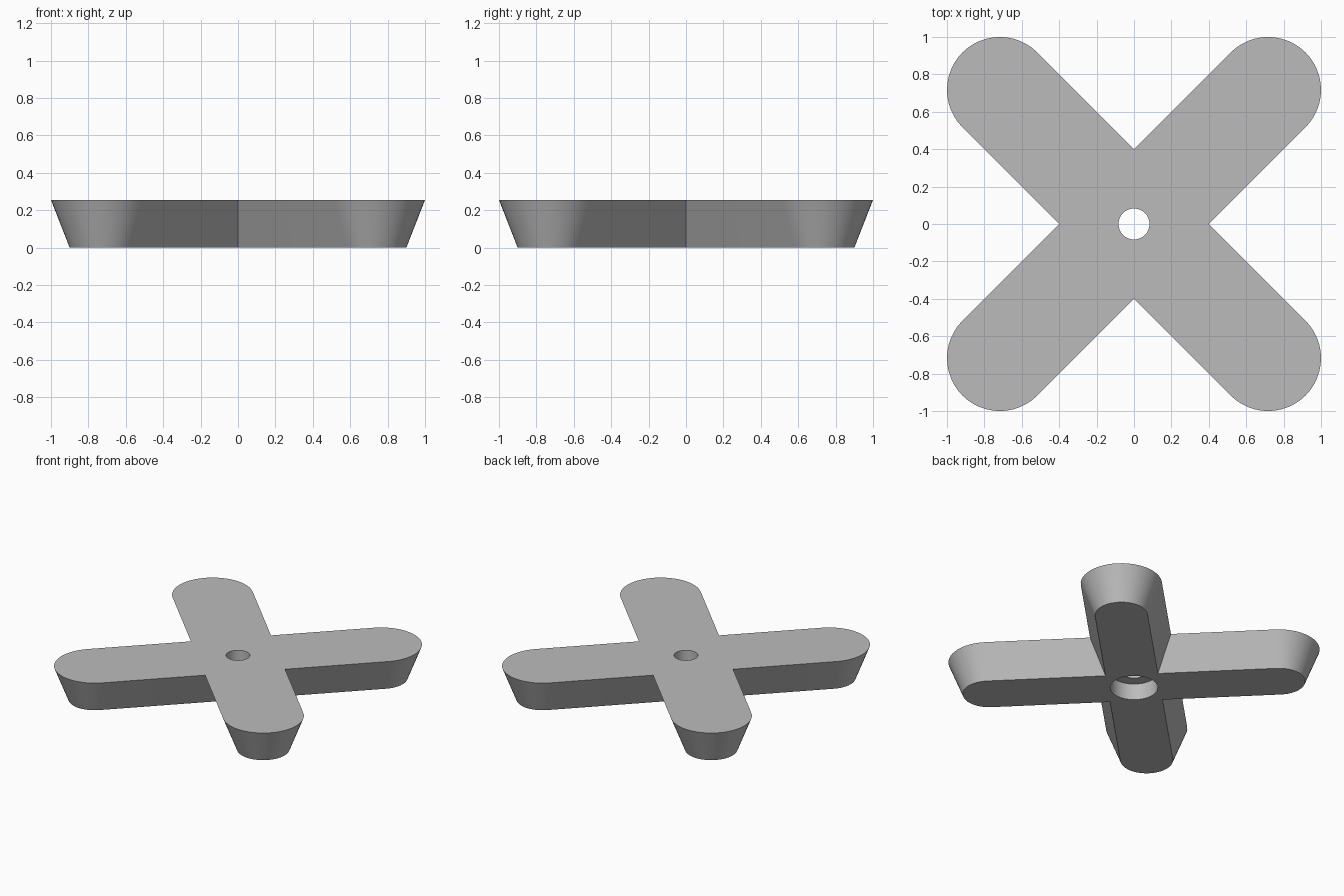
import bpy
import bmesh
from math import cos, sin, pi, radians, sqrt

cube = bpy.data.objects.get("Cube")
if cube:
    bpy.data.objects.remove(cube, do_unlink=True)

HEIGHT = 0.255
REACH = 0.717        # x and y of each rounded arm end
TOP_HALF = 0.283     # arm half-width at the top
BASE_HALF = 0.183    # arm half-width at the base
HOLE, RECESS = 0.083, 0.166
RECESS_TOP = 0.125

grey = bpy.data.materials.new("plain_grey")
grey.use_nodes = True
colour = (0.5, 0.5, 0.5, 1)
grey.diffuse_color = colour
grey.node_tree.nodes["Principled BSDF"].inputs["Base Color"].default_value = colour

bm = bmesh.new()


def cross_loop(half, z, steps=24):
    """Four-armed outline: a round end, then an inner corner, per arm."""
    verts = []
    for arm in range(4):
        a = pi / 4 + arm * pi / 2
        cx, cy = REACH * sqrt(2) * cos(a), REACH * sqrt(2) * sin(a)
        for i in range(steps + 1):
            t = a - pi / 2 + pi * i / steps
            verts.append(bm.verts.new((cx + half * cos(t), cy + half * sin(t), z)))
        corner = a + pi / 4
        r = half * sqrt(2)
        verts.append(bm.verts.new((r * cos(corner), r * sin(corner), z)))
    return verts


def circle_loop(radius, z, steps=48):
    return [bm.verts.new((radius * cos(2 * pi * i / steps),
                          radius * sin(2 * pi * i / steps), z))
            for i in range(steps)]


def wall(a, b):
    n = len(a)
    for i in range(n):
        j = (i + 1) % n
        bm.faces.new((a[i], a[j], b[j], b[i]))


def flat_ring(outer, inner):
    edges = [bm.edges.get((loop[i - 1], loop[i]))
             for loop in (outer, inner) for i in range(len(loop))]
    bmesh.ops.triangle_fill(bm, edges=edges, use_beauty=True)


# Tapered outer sides
base, top = cross_loop(BASE_HALF, 0), cross_loop(TOP_HALF, HEIGHT)
wall(base, top)

# Centre hole with a wider recess underneath
recess_low, recess_high = circle_loop(RECESS, 0), circle_loop(RECESS, RECESS_TOP)
hole_low, hole_high = circle_loop(HOLE, RECESS_TOP), circle_loop(HOLE, HEIGHT)
wall(recess_low, recess_high)
wall(hole_low, hole_high)

# Flat top, underside and recess ceiling
flat_ring(top, hole_high)
flat_ring(base, recess_low)
flat_ring(recess_high, hole_low)

bmesh.ops.recalc_face_normals(bm, faces=bm.faces[:])
mesh = bpy.data.meshes.new("cross_handle")
bm.to_mesh(mesh)
bm.free()
mesh.materials.append(grey)

handle = bpy.data.objects.new("cross_handle", mesh)
bpy.context.collection.objects.link(handle)
bpy.ops.object.select_all(action="DESELECT")
handle.select_set(True)
bpy.context.view_layer.objects.active = handle
bpy.ops.object.shade_smooth_by_angle(angle=radians(30))
